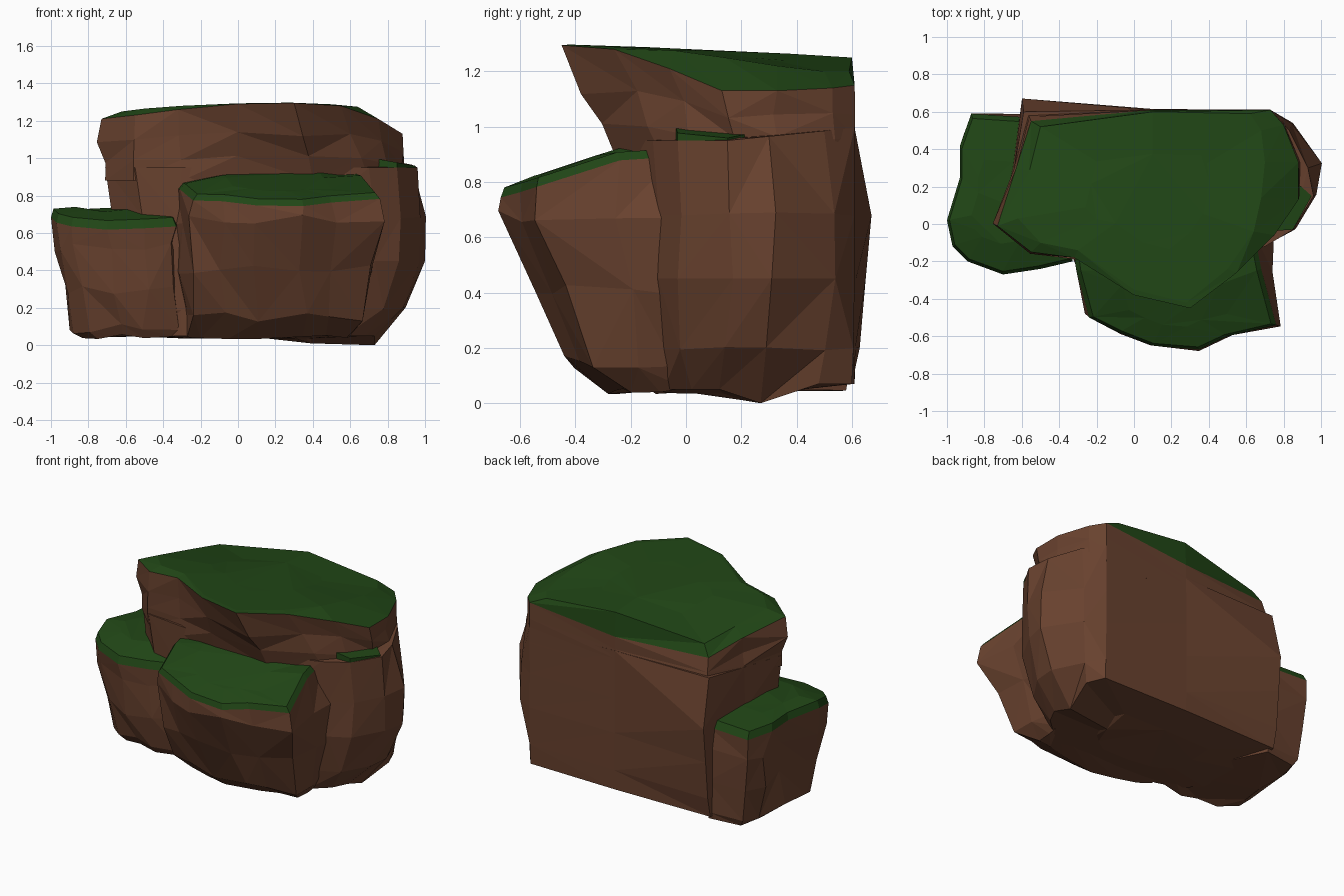
import bpy, bmesh, random
from mathutils import Vector

if "Cube" in bpy.data.objects:
    bpy.data.objects.remove(bpy.data.objects["Cube"])

random.seed(7)


def material(name, rgb):
    m = bpy.data.materials.new(name)
    m.diffuse_color = (*rgb, 1)
    m.use_nodes = True
    m.node_tree.nodes["Principled BSDF"].inputs["Base Color"].default_value = m.diffuse_color
    return m


ROCK = material("rock_brown", (0.14, 0.054, 0.028))
GRASS = material("grass_green", (0.015, 0.062, 0.008))


def lift(outline, z):
    """Outline in x, y raised to a height, which may be a function of x, y."""
    return [Vector((x, y, z(x, y) if callable(z) else z)) for x, y in outline]


def blend(a, b, t):
    return [p.lerp(q, t) for p, q in zip(a, b)]


def rough(ring, amount):
    """Chip a ring at random, keeping the back face flat."""
    out = []
    for p in ring:
        d = Vector([random.uniform(-amount, amount) for _ in range(3)])
        if p.y > 0.55:
            d *= 0.15
        out.append(p + d)
    return out


def loft(name, rings, mat, caps=(0, -1)):
    """Triangulated skin through stacked rings, closed at the chosen ends."""
    bm = bmesh.new()
    rows = [[bm.verts.new(p) for p in r] for r in rings]
    n = len(rows[0])
    for lo, hi in zip(rows, rows[1:]):
        for i in range(n):
            j = (i + 1) % n
            if random.random() < 0.5:
                tris = (lo[i], lo[j], hi[j]), (lo[i], hi[j], hi[i])
            else:
                tris = (lo[i], lo[j], hi[i]), (lo[j], hi[j], hi[i])
            for t in tris:
                bm.faces.new(t)
    ends = [bm.faces.new(rows[k] if k else rows[k][::-1]) for k in caps]
    bmesh.ops.triangulate(bm, faces=ends)
    bmesh.ops.recalc_face_normals(bm, faces=bm.faces)
    me = bpy.data.meshes.new(name)
    bm.to_mesh(me)
    bm.free()
    me.materials.append(mat)
    ob = bpy.data.objects.new(name, me)
    bpy.context.collection.objects.link(ob)
    return ob


def ledge(name, top, brow, base, height, profile, rim):
    """Tapering boulder (brow to base) under a grass cap (top)."""
    hi = lift(top, lambda x, y: height(x, y) - rim)
    lo = lift(base, 0.045)
    rings = [rough(lo, 0.012)]
    for z, t in profile:
        ring = blend(lift(brow, z), lo, t)
        for p in ring:
            p.z = z
        rings.append(rough(ring, 0.028))
    loft(name + "_rock", rings + [hi], ROCK, caps=(0,))
    c = sum(hi, Vector()) / len(hi)
    cap = [p.lerp(c, 0.05) for p in lift(top, height)]
    inner = [p.lerp(c, 0.45) for p in cap]
    for p in inner:
        p.z = height(p.x, p.y) + random.uniform(0, 0.012)
    loft(name + "_grass", [hi, cap, inner], GRASS, caps=(-1,))


# Main body, bulging to the right
body_top = [(-.59, .6), (-.64, .3), (-.71, .0), (-.55, -.16), (-.3, -.19), (0, -.22), (.4, -.22),
            (.7, -.12), (.85, -.03), (.96, .15), (.93, .3), (.83, .5), (.73, .61), (.1, .61)]
body_mid = [(-.6, .65), (-.65, .3), (-.68, .0), (-.5, -.15), (-.3, -.18), (0, -.22), (.4, -.22),
            (.73, -.1), (.86, -.03), (.97, .17), (1.0, .31), (.85, .54), (.73, .61), (.1, .615)]
body_base = [(-.6, .6), (-.6, .3), (-.55, 0), (-.45, -.1), (-.3, -.15), (0, -.2), (.4, -.2),
             (.57, -.08), (.68, .02), (.73, .12), (.73, .27), (.78, .48), (.73, .6), (.1, .61)]
mid = lift(body_mid, .45)
base = lift(body_base, lambda x, y: .07 if y > .45 else .05)
base[10].z = 0
under = [p.lerp(Vector((.05, .15, .02)), .5) for p in base]
low = blend(mid, base, .4)
for p in low:
    p.z = .2
upper = lift(body_mid, .68)
upper[0].y = .67
loft("main_body_rock", [under, base, rough(low, .015), mid, rough(upper, .015),
                        lift(body_top, lambda x, y: .95 + .1 * max(0, y - .15))], ROCK)

# Upper crag leaning out over the front
crag_base = [(-.58, .61), (-.63, .3), (-.71, .0), (-.56, -.15), (-.3, -.18), (0, -.24), (.4, -.25),
             (.7, -.08), (.82, .05), (.88, .2), (.88, .33), (.79, .53), (.73, .61), (.1, .61)]
crag_rim = [(-.55, .55, 1.1), (-.63, .3, 1.16), (-.73, -.01, 1.21), (-.55, -.15, 1.23), (-.32, -.18, 1.26),
            (0, -.38, 1.29), (.3, -.45, 1.295), (.55, -.26, 1.28), (.75, -.06, 1.21), (.88, .13, 1.13),
            (.88, .33, 1.13), (.8, .53, 1.14), (.73, .61, 1.15), (.1, .61, 1.09)]
crag_crown = [(-.5, .52, 1.17), (-.56, .28, 1.21), (-.62, .03, 1.25), (-.5, -.1, 1.265), (-.3, -.14, 1.28),
              (0, -.35, 1.293), (.28, -.42, 1.297), (.5, -.24, 1.288), (.64, -.04, 1.275), (.68, .14, 1.25),
              (.7, .33, 1.22), (.68, .5, 1.2), (.62, .59, 1.2), (.1, .6, 1.25)]
rim = [Vector(p) for p in crag_rim]
foot = lift(crag_base, .88)
waist = blend(foot, rim, .6)
waist[2].x -= .045
loft("upper_crag_rock", [foot, rough(blend(foot, rim, .3), .01), rough(waist, .015), rim], ROCK, caps=(0,))
crown = [Vector(p) for p in crag_crown]
plateau = [p.lerp(Vector((.1, .15, 1.278)), .5) for p in crown]
loft("upper_crag_grass", [rim, crown, plateau], GRASS, caps=(-1,))

# Front ledge, undercut toward the ground
front_brow = [(-.33, -.1), (-.31, -.24), (-.24, -.5), (-.08, -.58), (.1, -.65), (.35, -.67),
              (.5, -.6), (.76, -.54), (.77, -.25), (.75, -.04)]
ledge("front_ledge",
      front_brow[:-2] + [(.68, -.24), (.64, -.04)], front_brow,
      [(-.3, -.05), (-.28, -.15), (-.2, -.2), (-.05, -.25), (.1, -.28), (.35, -.26),
       (.48, -.24), (.57, -.19), (.6, -.1), (.6, 0)],
      lambda x, y: .99 + .32 * max(min(y, -.2), -.66) - .35 * max(0, -x - .18),
      [(.15, .62), (.4, .27), (.67, .01)], .035)

# Lower left ledge
left_brow = [(-.57, .59), (-.88, .6), (-.95, .5), (-.93, .25), (-.98, .02), (-.96, -.12), (-.89, -.2),
             (-.7, -.27), (-.5, -.24), (-.33, -.2), (-.3, 0)]
ledge("left_ledge",
      [(-.57, .57), (-.87, .59), (-.93, .42), (-.93, .25), (-1, .02), (-.97, -.12)] + left_brow[6:],
      left_brow,
      [(-.57, .58), (-.79, .55), (-.82, .4), (-.82, .2), (-.84, .05), (-.82, -.05), (-.76, -.12),
       (-.62, -.15), (-.5, -.15), (-.35, -.12), (-.3, 0)],
      lambda x, y: .735 + .25 * min(0, y) - .06 * max(0, y),
      [(.09, .65), (.3, .35), (.52, .15)], .05)

# Small grassy step on the right
step = [(.7, -.04), (.85, -.03), (.95, .15), (.86, .23), (.72, .2)]
loft("right_step_grass", [lift(step, .94), lift(step, lambda x, y: 1.13 - .18 * x)], GRASS)
